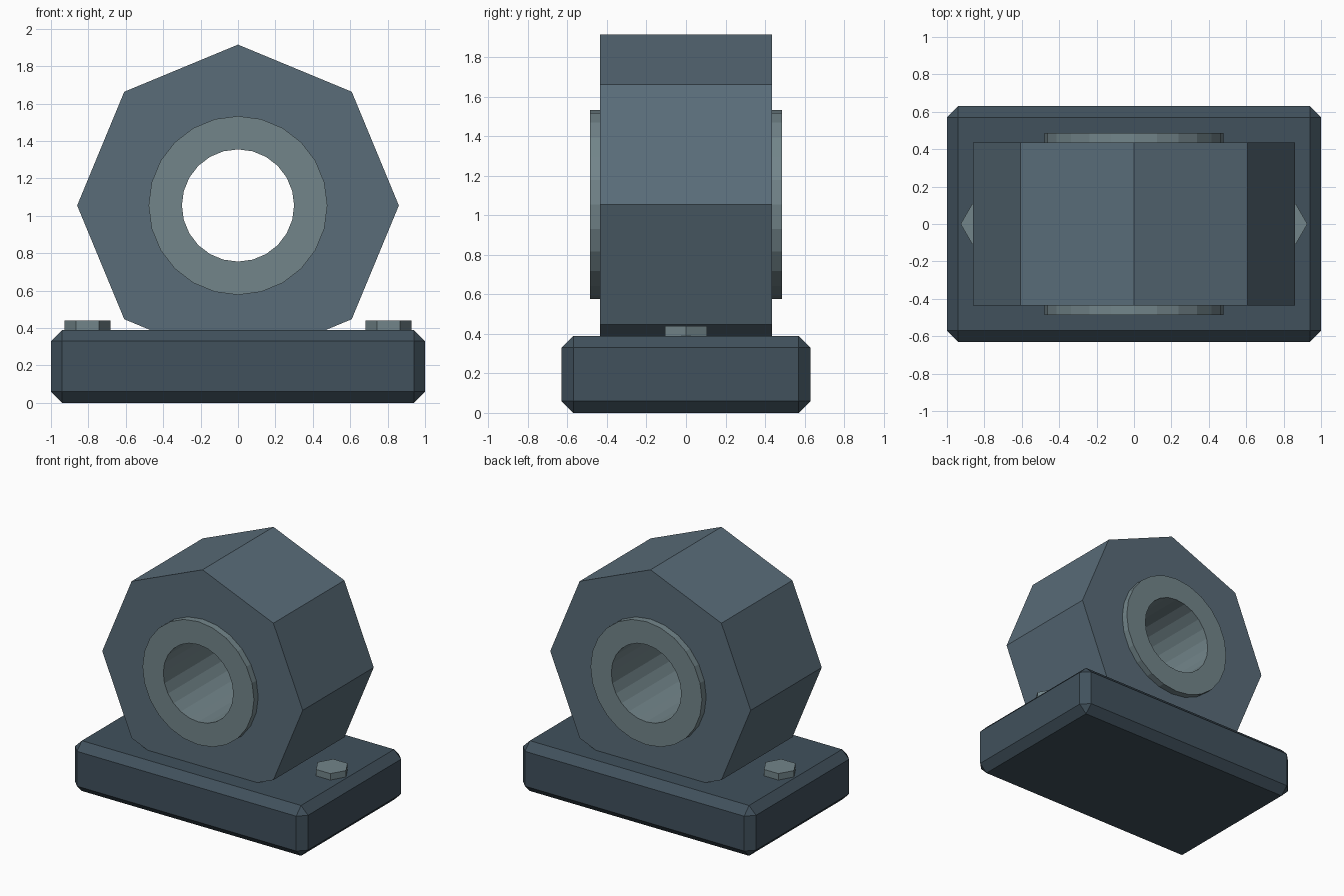
import bpy, bmesh
from math import radians, tau

if "Cube" in bpy.data.objects:
    bpy.data.objects.remove(bpy.data.objects["Cube"])

AXIS_Z = 1.055     # bore centre height
BASE_TOP = 0.39


def material(name, rgb):
    m = bpy.data.materials.new(name)
    m.diffuse_color = (*rgb, 1)
    m.use_nodes = True
    m.node_tree.nodes["Principled BSDF"].inputs["Base Color"].default_value = m.diffuse_color
    return m


DARK = material("dark_slate", (0.052, 0.082, 0.107))
BLUE = material("slate_blue", (0.10, 0.15, 0.19))
STEEL = material("steel_grey", (0.17, 0.235, 0.255))


def prism(name, sides, radius, depth, loc, rot, mat=None):
    bpy.ops.mesh.primitive_cylinder_add(vertices=sides, radius=radius, depth=depth,
                                        location=loc, rotation=rot)
    ob = bpy.context.object
    ob.name = name
    if mat:
        ob.data.materials.append(mat)
    return ob


def apply_modifier(ob, mod):
    bpy.context.view_layer.objects.active = ob
    bpy.ops.object.modifier_apply(modifier=mod.name)


# Chamfered base block
bpy.ops.mesh.primitive_cube_add(size=1, location=(0, 0, BASE_TOP / 2))
base = bpy.context.object
base.name = "base_block"
base.scale = (2, 1.26, BASE_TOP)
bpy.ops.object.transform_apply(location=False, rotation=False, scale=True)
base.data.materials.append(DARK)
chamfer = base.modifiers.new("chamfer", "BEVEL")
chamfer.width = 0.06
chamfer.segments = 1
apply_modifier(base, chamfer)

# Octagonal housing with a bored seat for the bushing
along_y = (radians(90), 0, 0)
housing = prism("bearing_housing", 8, 0.86, 0.87, (0, 0, AXIS_Z), along_y, BLUE)
cutter = prism("bore_cutter", 24, 0.44, 2, (0, 0, AXIS_Z), along_y)
cutter.hide_render = True
bore = housing.modifiers.new("bore", "BOOLEAN")
bore.operation = "DIFFERENCE"
bore.solver = "EXACT"
bore.object = cutter
apply_modifier(housing, bore)
bpy.data.objects.remove(cutter)

# Bushing: rectangular section revolved around the bore axis
bm = bmesh.new()
section = [bm.verts.new(p) for p in
           ((0.30, -0.487, 0), (0.478, -0.487, 0), (0.478, 0.487, 0), (0.30, 0.487, 0))]
edges = [bm.edges.new((section[i], section[(i + 1) % 4])) for i in range(4)]
bmesh.ops.spin(bm, geom=section + edges, cent=(0, 0, 0), axis=(0, 1, 0),
               angle=tau, steps=24, use_merge=True)
bmesh.ops.remove_doubles(bm, verts=bm.verts, dist=0.0001)
bmesh.ops.recalc_face_normals(bm, faces=bm.faces)
mesh = bpy.data.meshes.new("bushing")
bm.to_mesh(mesh)
bm.free()
mesh.materials.append(STEEL)
bushing = bpy.data.objects.new("bushing", mesh)
bushing.location.z = AXIS_Z
bpy.context.collection.objects.link(bushing)

# Hex bolt heads on either side of the housing
for side, x in (("left", -0.805), ("right", 0.805)):
    prism(f"bolt_head_{side}", 6, 0.122, 0.10, (x, 0, BASE_TOP), (0, 0, radians(30)), STEEL)
